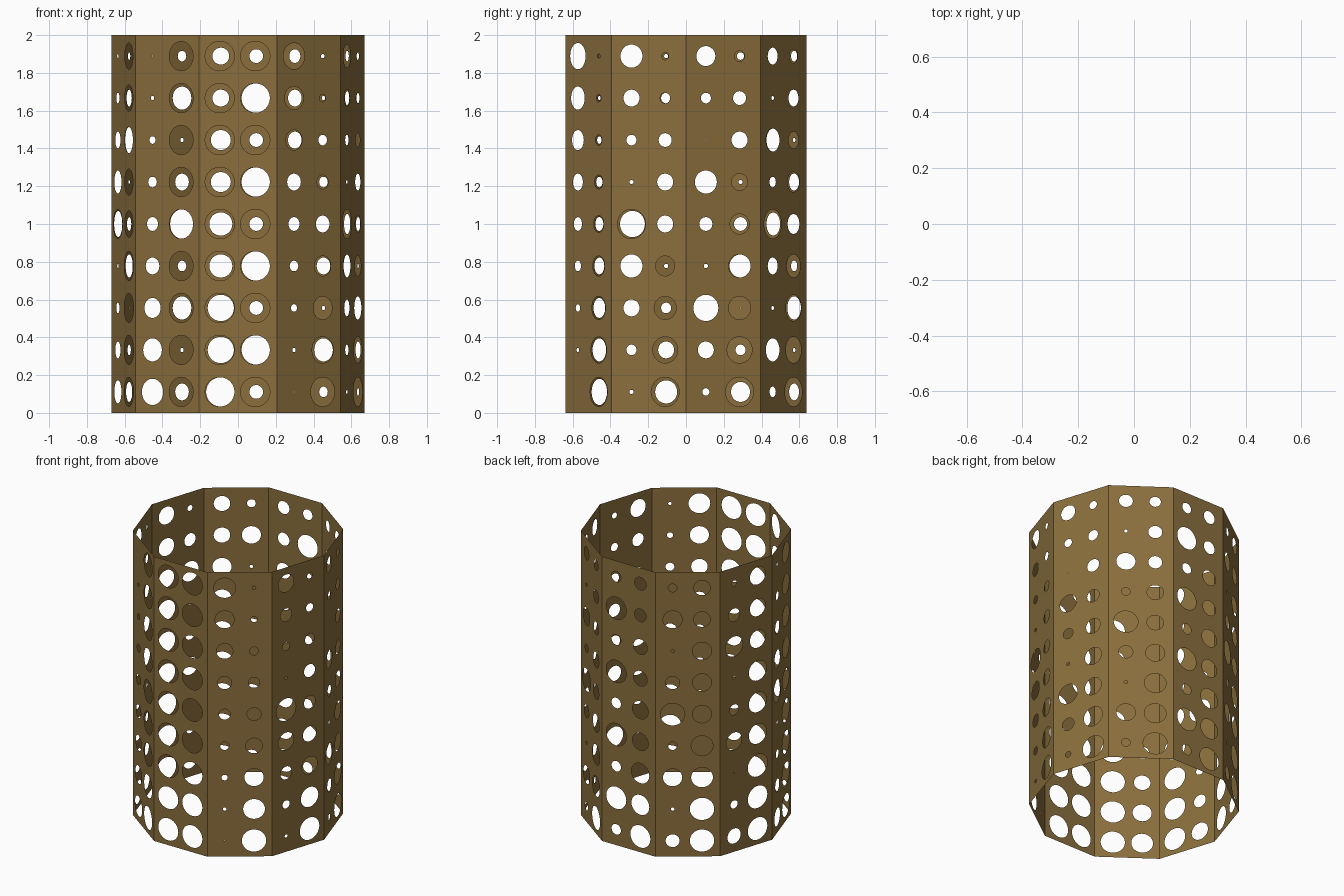
import bpy, bmesh, math
from mathutils import Vector

if "Cube" in bpy.data.objects:
    bpy.data.objects.remove(bpy.data.objects["Cube"])

SIDES, ROWS = 10, 9
RADIUS, HEIGHT = 0.67, 2.0
SEG = 10                      # segments per cell side
COLS = ((0.0, 0.267, 0.493), (0.493, 0.72, 1.0))   # start, hole centre, end along a panel


def hole_radius(digit):
    return 0.0778 - 0.0083 * digit


def corner(i):
    a = math.tau * i / SIDES
    return Vector((RADIUS * math.cos(a), RADIUS * math.sin(a), 0))


def perforated_cell(bm, a, b, cols, z0, z1, r):
    """Rectangle on the panel a-b with one round hole."""
    w = (b - a).length
    along = (b - a) / w
    u0, uc, u1 = (c * w for c in cols)
    zc = (z0 + z1) / 2
    corners = [(u0, z0), (u1, z0), (u1, z1), (u0, z1)]
    outer, inner = [], []
    for k in range(4):
        p, q = corners[k], corners[(k + 1) % 4]
        for s in range(SEG):
            t = s / SEG
            u, z = p[0] + (q[0] - p[0]) * t, p[1] + (q[1] - p[1]) * t
            ang = math.atan2(z - zc, u - uc)
            hu, hz = uc + r * math.cos(ang), zc + r * math.sin(ang)
            outer.append(bm.verts.new(a + along * u + Vector((0, 0, z))))
            inner.append(bm.verts.new(a + along * hu + Vector((0, 0, hz))))
    n = len(outer)
    for i in range(n):
        j = (i + 1) % n
        bm.faces.new((outer[i], outer[j], inner[j], inner[i]))


# Ten-sided open tube; hole sizes follow the digits of a multiplication table
bm = bmesh.new()
step = HEIGHT / ROWS
for f in range(SIDES):
    factor = (7 - f) % 10
    for n in range(1, ROWS + 1):
        product = factor * n
        for cols, digit in zip(COLS, (product % 10, product // 10)):
            perforated_cell(bm, corner(f), corner(f + 1), cols,
                            (n - 1) * step, n * step, hole_radius(digit))
bmesh.ops.remove_doubles(bm, verts=bm.verts, dist=0.00005)

mesh = bpy.data.meshes.new("perforated_tube")
bm.to_mesh(mesh)
bm.free()
tube = bpy.data.objects.new("perforated_tube", mesh)
bpy.context.collection.objects.link(tube)

# Brown sheet material
brown = bpy.data.materials.new("brown sheet")
brown.diffuse_color = (0.258, 0.159, 0.047, 1)
brown.use_nodes = True
brown.node_tree.nodes["Principled BSDF"].inputs["Base Color"].default_value = brown.diffuse_color
mesh.materials.append(brown)
